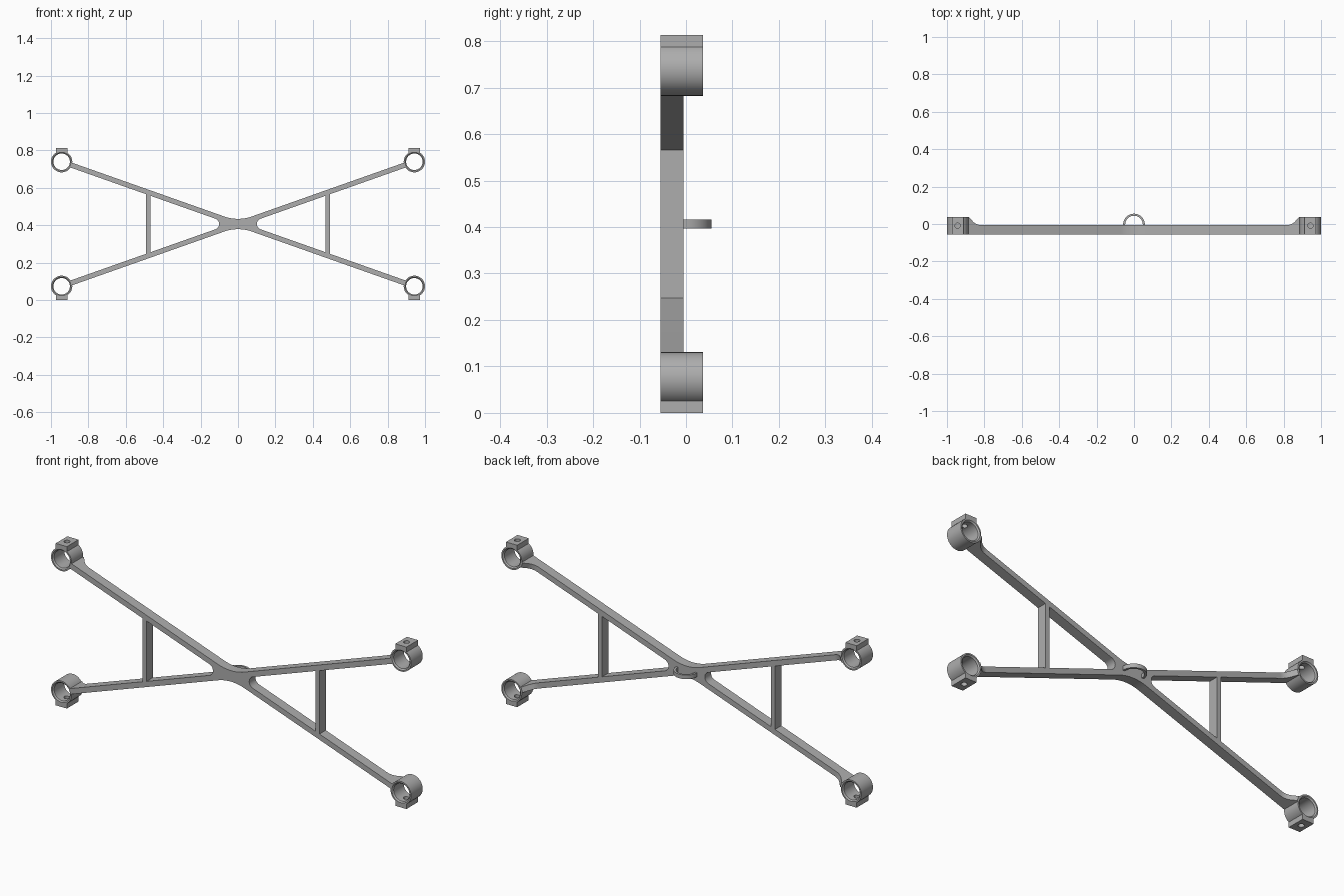
import bpy, bmesh
from math import sin, cos, pi, radians, atan2
from mathutils import Vector

if "Cube" in bpy.data.objects:
    bpy.data.objects.remove(bpy.data.objects["Cube"])

MID = Vector((0, 0, 0.4065))        # centre of symmetry
RX, RZ = 0.943, 0.333               # ring centre, relative to MID
FRONT, BACK, RING_BACK = -0.055, -0.005, 0.037
HALF = 0.0135                       # half width of a beam
ANG = atan2(RZ, RX)
BEAM_END = 0.95

grey = bpy.data.materials.new("mid_grey")
grey.use_nodes = True
grey.diffuse_color = (0.42, 0.42, 0.42, 1)
grey.node_tree.nodes["Principled BSDF"].inputs["Base Color"].default_value = (0.42, 0.42, 0.42, 1)


def prism(name, loops, lo, hi, place):
    """Join equal-length outlines at depths lo..hi; place maps (u, v, depth) to 3D."""
    bm = bmesh.new()
    depths = [lo, hi] if len(loops) == 1 else lo
    loops = loops * 2 if len(loops) == 1 else loops
    rows = [[bm.verts.new(place(u, v, d)) for u, v in pts] for pts, d in zip(loops, depths)]
    n = len(rows[0])
    for a, b in zip(rows, rows[1:]):
        for i in range(n):
            j = (i + 1) % n
            bm.faces.new((a[i], a[j], b[j], b[i]))
    bm.faces.new(rows[0][::-1])
    bm.faces.new(rows[-1])
    bmesh.ops.recalc_face_normals(bm, faces=bm.faces)
    mesh = bpy.data.meshes.new(name)
    bm.to_mesh(mesh)
    bm.free()
    mesh.materials.append(grey)
    obj = bpy.data.objects.new(name, mesh)
    obj.location = MID
    bpy.context.collection.objects.link(obj)
    return obj


def arc(cx, cy, r, start, end, n):
    return [(cx + r * cos(start + (end - start) * i / n),
             cy + r * sin(start + (end - start) * i / n)) for i in range(n + 1)]


def circle(cx, cy, r, n=64):
    return arc(cx, cy, r, 0, 2 * pi, n)[:-1]


def apply(obj, kind, **settings):
    mod = obj.modifiers.new(kind.title(), kind)
    for key, value in settings.items():
        setattr(mod, key, value)
    bpy.context.view_layer.objects.active = obj
    bpy.ops.object.modifier_apply(modifier=mod.name)


def boolean(obj, other, operation):
    other.hide_render = True
    apply(obj, 'BOOLEAN', object=other, operation=operation, solver='EXACT')
    bpy.data.objects.remove(other)


def finish(obj, mirror=(False, False, False)):
    if any(mirror):
        apply(obj, 'MIRROR', use_axis=mirror, use_mirror_merge=False)
    bpy.ops.object.select_all(action='DESELECT')
    obj.select_set(True)
    bpy.context.view_layer.objects.active = obj
    bpy.ops.object.shade_smooth_by_angle(angle=radians(30))


def xz(u, v, d):
    return Vector((u, d, v))


def xy(u, v, d):
    return Vector((u, v, d))


def along_beam(u, v, d):
    """u runs along the beam, v is y, d is across the beam."""
    return Vector((u * cos(ANG) - d * sin(ANG), v, u * sin(ANG) + d * cos(ANG)))


# Crossed beams: one outline with filleted notches between the arms
def beam_corner(side):
    p = along_beam(BEAM_END, 0, side * HALF)
    return p.x, p.z


side_r, top_r = 0.03, 0.22
side_c = (side_r + HALF) / sin(ANG)
top_c = (top_r + HALF) / cos(ANG)
half_turn = pi / 2 - ANG
right = arc(side_c, 0, side_r, pi + half_turn, pi - half_turn, 14)
top = arc(0, top_c, top_r, -pi / 2 + ANG, -pi / 2 - ANG, 16)
low, high = beam_corner(-1), beam_corner(1)
half = right + [low, high] + top + [(-high[0], high[1]), (-low[0], low[1])]
outline = half + [(-x, -z) for x, z in half]
finish(prism("crossed_beams", [outline], FRONT, BACK, xz))

# Upright struts between the arms
strut_h = 0.477 * RZ / RX
strut = [(0.469, -strut_h), (0.491, -strut_h), (0.491, strut_h), (0.469, strut_h)]
finish(prism("strut", [strut], FRONT, BACK, xz), (True, False, False))

# Curved gussets that thicken the beam ends toward the rings
curve = arc(0.875, BACK + 0.06, 0.06, -pi / 2, -pi / 5, 10)
gusset = [(0.875, BACK - 0.01)] + curve + [(0.94, RING_BACK), (BEAM_END, RING_BACK),
                                          (BEAM_END, BACK - 0.01)]
finish(prism("gusset", [gusset], -HALF, HALF, along_beam), (True, False, True))

# Corner rings with a drilled boss
ring = prism("corner_ring", [circle(RX, RZ, 0.057)], FRONT, RING_BACK, xz)
boss_top = MID.z
boss_outline = [(RX - 0.031, RZ + 0.01), (RX + 0.031, RZ + 0.01),
                (RX + 0.031, boss_top), (RX - 0.031, boss_top)]
boolean(ring, prism("boss", [boss_outline], FRONT, RING_BACK, xz), 'UNION')
bore_radii = [0.051, 0.044, 0.044, 0.051]
bore_depths = [FRONT - 0.001, FRONT + 0.006, RING_BACK - 0.006, RING_BACK + 0.001]
boolean(ring, prism("bore_cutter", [circle(RX, RZ, r) for r in bore_radii],
                    bore_depths, None, xz), 'DIFFERENCE')
boolean(ring, prism("hole_cutter", [circle(RX, (FRONT + RING_BACK) / 2, 0.014, 32)],
                    RZ, boss_top + 0.05, xy), 'DIFFERENCE')
finish(ring, (True, False, True))

# Half-round hanging loop on the back of the crossing
loop = arc(0, BACK + 0.002, 0.058, 0, pi, 40) + arc(0, BACK + 0.002, 0.047, pi, 0, 40)
loop = [(loop[0][0], BACK - 0.01)] + loop[:41] + [
    (-0.058, BACK - 0.01), (-0.047, BACK - 0.01)] + loop[41:] + [(0.047, BACK - 0.01)]
finish(prism("hanging_loop", [loop], -0.01, 0.01, xy))
